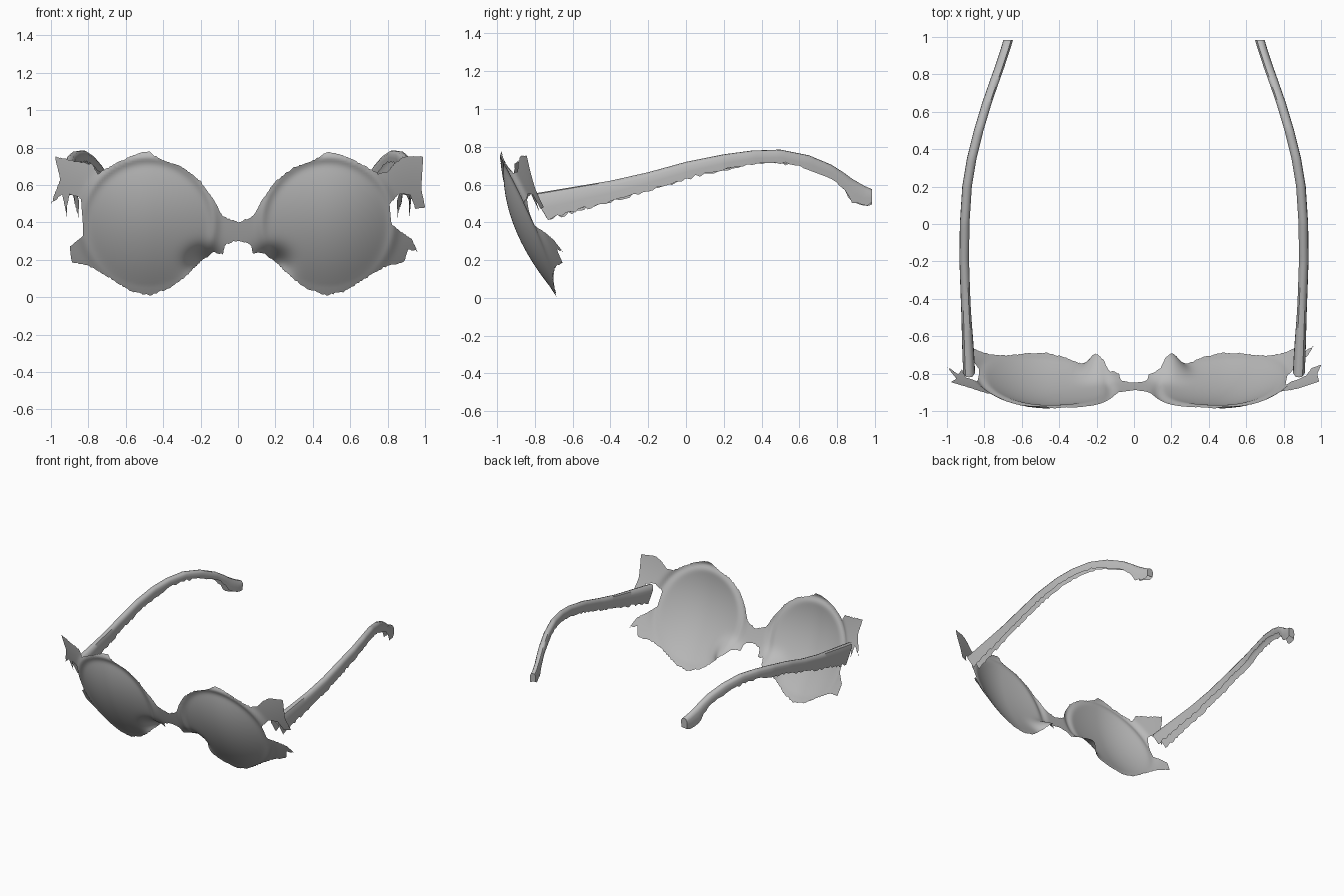
import bpy, bmesh, math, random
from mathutils import Vector
from mathutils.geometry import intersect_point_line

random.seed(4)
cube = bpy.data.objects.get("Cube")
if cube:
    bpy.data.objects.remove(cube, do_unlink=True)

grey = bpy.data.materials.new("plain grey")
grey.use_nodes = True
colour = (0.5, 0.5, 0.5, 1)
grey.diffuse_color = colour
grey.node_tree.nodes["Principled BSDF"].inputs["Base Color"].default_value = colour


def finish(bm, name):
    bmesh.ops.recalc_face_normals(bm, faces=bm.faces)
    mesh = bpy.data.meshes.new(name)
    bm.to_mesh(mesh)
    bm.free()
    mesh.materials.append(grey)
    obj = bpy.data.objects.new(name, mesh)
    bpy.context.collection.objects.link(obj)
    mesh.shade_smooth()
    return obj


def smooth(t):
    t = max(0, min(1, t))
    return t * t * (3 - 2 * t)


def front_depth(x, z):
    """Depth of the tilted, wrapped front with its domed lenses."""
    ax = abs(x)
    y = -0.685 - 0.37 * z
    y -= 0.055 * (1 - ((z - 0.39) / 0.38) ** 2)         # upright curve
    t = max(0, (ax - 0.45) / 0.5)
    wrap = 0.13 + 0.09 * (1 - z / 0.75)
    y += wrap * t * t / (1 + 0.15 * t ** 4)             # wrap to the sides
    r = math.hypot(ax - 0.48, z - 0.395) / 0.335
    y -= 0.03 * max(0, 1 - r * r)                       # lens dome
    y -= 0.018 * math.exp(-((r - 1.05) / 0.08) ** 2) * smooth(z * 2)  # rim
    nose = ((ax - 0.18) / 0.08) ** 2 + ((z - 0.18) / 0.07) ** 2
    return y + 0.115 * math.exp(-nose)                  # nose pad


# Outline of half the front: shared parts and two different torn corners
brow = [(0, .40), (.08, .43), (.13, .52), (.2, .62), (.3, .695), (.42, .74),
        (.48, .78), (.57, .755), (.66, .71), (.75, .66)]
left_corner = [(.8, .67), (.84, .72), (.89, .75), (.99, .75), (.98, .58), (1, .48),
               (.95, .47), (.92, .55), (.86, .55), (.81, .5), (.82, .39), (.87, .35),
               (.93, .31), (.96, .24), (.91, .26), (.89, .19)]
right_corner = [(.78, .71), (.89, .73), (.98, .75), (.95, .63), (1, .5), (.94, .55),
                (.92, .46), (.9, .55), (.84, .53), (.83, .4), (.83, .33), (.9, .27),
                (.89, .19)]
cheek = [(.78, .16), (.68, .1), (.57, .03), (.47, .01), (.36, .05), (.28, .11),
         (.2, .19), (.13, .24), (.08, .23), (.07, .28), (0, .305)]


def inside(p, edges):
    """Even-odd test of a point against the outline."""
    hit = False
    for a, b in edges:
        if (a.y > p.y) != (b.y > p.y):
            if p.x < a.x + (p.y - a.y) * (b.x - a.x) / (b.y - a.y):
                hit = not hit
    return hit


def nearest(p, edges):
    """Closest point of the outline."""
    best = []
    for a, b in edges:
        t = intersect_point_line(p, a, b)[1]
        best.append(a.lerp(b, max(0, min(1, t))))
    return min(best, key=lambda q: (q - p).length)


def front_half(name, side, corner):
    outline = [Vector(p) for p in brow + corner + cheek + [brow[0]]]
    edges = list(zip(outline, outline[1:]))
    bm = bmesh.new()
    step = 0.0125
    grid = {}
    # Keep the grid cells inside the outline
    for i in range(81):
        for j in range(64):
            if inside(Vector(((i + 0.5) * step, (j + 0.5) * step)), edges):
                quad = []
                for key in ((i, j), (i + 1, j), (i + 1, j + 1), (i, j + 1)):
                    if key not in grid:
                        grid[key] = bm.verts.new((key[0] * step, 0, key[1] * step))
                    quad.append(grid[key])
                bm.faces.new(quad)
    # Pull the rim onto the outline, slightly ragged, then curve the sheet
    for v in bm.verts:
        if v.is_boundary and v.co.x > 0:
            q = nearest(v.co.xz, edges)
            v.co.x, v.co.z = q.x, q.y + random.uniform(-1, 1) * 0.004
    for v in bm.verts:
        v.co.x *= side
        v.co.y = front_depth(v.co.x, v.co.z)
    finish(bm, name)


front_half("left_front", 1, left_corner)
front_half("right_front", -1, right_corner)

# Arm stations: y, centre x, top z, bottom z
stations = [(-.82, .882, .55, .42), (-.4, .9, .62, .51), (-.2, .907, .665, .57),
            (0, .905, .72, .63), (.2, .892, .76, .68), (.35, .867, .78, .71),
            (.5, .83, .785, .715), (.65, .785, .755, .68), (.77, .743, .705, .635),
            (.84, .718, .66, .575), (.88, .705, .63, .505), (.94, .685, .595, .485),
            (.985, .672, .575, .5)]
# Open channel section: sideways offset and drop fraction
section = [(1, 1), (1.05, .6), (1, .25), (.6, .04), (0, 0), (-.6, .04),
           (-1, .25), (-1, .55), (-.9, .9)]


def arm(name, side):
    bm = bmesh.new()
    rows = []
    for a, b in zip(stations, stations[1:]):
        n = max(2, round((b[0] - a[0]) / 0.025))
        for i in range(n + (b is stations[-1])):
            y, x, top, low = Vector(a).lerp(Vector(b), i / n)
            tear = random.uniform(-0.01, 0.01)
            near = smooth((-0.4 - y) / 0.4)
            row = []
            for off, drop in section:
                z = top + (low - top) * drop + tear * (drop > 0.8)
                reach = off * (0.025 + 0.006 * near)
                row.append(bm.verts.new((side * (x + reach), y + 0.09 * near * drop, z)))
            rows.append(row)
    for r, s in zip(rows, rows[1:]):
        for i in range(len(section) - 1):
            bm.faces.new((r[i], r[i + 1], s[i + 1], s[i]))
    # Cap closing the ear end
    bm.faces.new(rows[-1])
    obj = finish(bm, name)
    bpy.context.view_layer.objects.active = obj
    obj.select_set(True)
    bpy.ops.object.shade_smooth_by_angle(angle=math.radians(50))
    obj.select_set(False)


arm("left_arm", 1)
arm("right_arm", -1)
